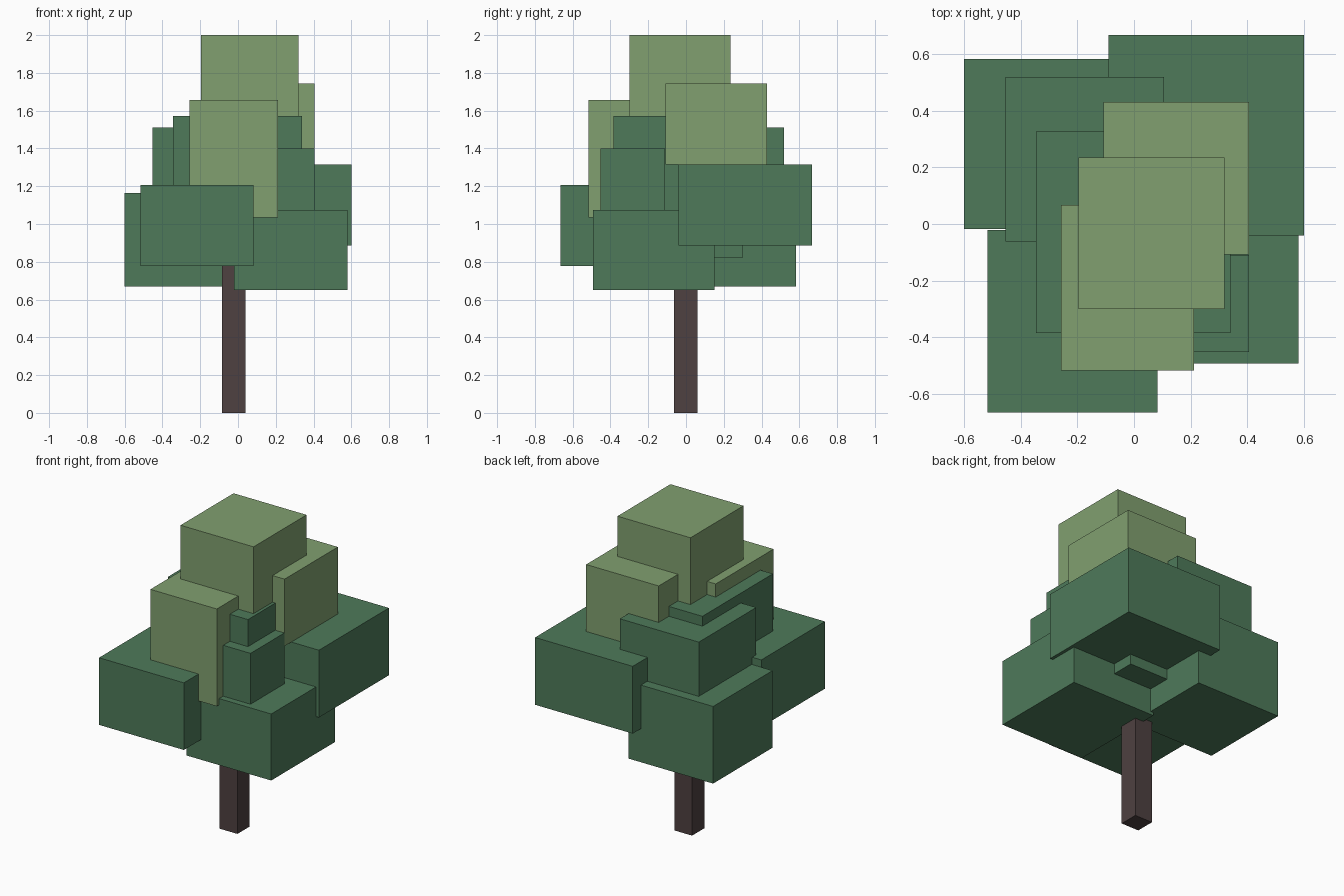
import bpy

if "Cube" in bpy.data.objects:
    bpy.data.objects.remove(bpy.data.objects["Cube"])


def material(name, rgb):
    """Flat colour from 0-255 sRGB, stored as linear."""
    m = bpy.data.materials.new(name)
    lin = [((c / 255 + 0.055) / 1.055) ** 2.4 for c in rgb]
    m.diffuse_color = (*lin, 1)
    m.use_nodes = True
    m.node_tree.nodes["Principled BSDF"].inputs["Base Color"].default_value = m.diffuse_color
    return m


bark = material("dark_bark", (78, 65, 65))
dark = material("dark_leaf_green", (78, 122, 90))
light = material("light_leaf_green", (129, 160, 112))


def box(name, x, y, z, mat):
    """Box from (min, max) ranges on each axis."""
    bpy.ops.mesh.primitive_cube_add(size=1, location=[sum(r) / 2 for r in (x, y, z)])
    ob = bpy.context.object
    ob.name = name
    ob.scale = [r[1] - r[0] for r in (x, y, z)]
    bpy.ops.object.transform_apply(location=False, rotation=False, scale=True)
    ob.data.materials.append(mat)


# Trunk
box("trunk", (-0.085, 0.04), (-0.063, 0.06), (0, 1.0), bark)

# Lower ring of foliage
box("leaves_low_back_left", (-0.60, 0.0), (-0.017, 0.583), (0.67, 1.163), dark)
box("leaves_low_front_left", (-0.517, 0.083), (-0.665, -0.022), (0.778, 1.207), dark)
box("leaves_low_front_right", (-0.02, 0.58), (-0.493, 0.15), (0.65, 1.075), dark)
box("leaves_low_back_right", (-0.09, 0.60), (-0.04, 0.667), (0.885, 1.315), dark)

# Middle foliage and core
box("leaves_core", (-0.275, 0.275), (-0.30, 0.298), (0.82, 1.30), dark)
box("leaves_mid_centre", (-0.345, 0.34), (-0.385, 0.327), (1.0, 1.573), dark)
box("leaves_mid_back_left", (-0.453, 0.105), (-0.062, 0.518), (1.08, 1.51), dark)
box("leaves_mid_front_right", (0.05, 0.405), (-0.452, -0.11), (1.0, 1.40), dark)

# Upper light foliage
box("leaves_light_front", (-0.257, 0.212), (-0.517, 0.067), (1.035, 1.657), light)
box("leaves_light_back", (-0.108, 0.405), (-0.108, 0.43), (1.315, 1.743), light)
box("leaves_light_top", (-0.196, 0.32), (-0.30, 0.235), (1.57, 2.0), light)
